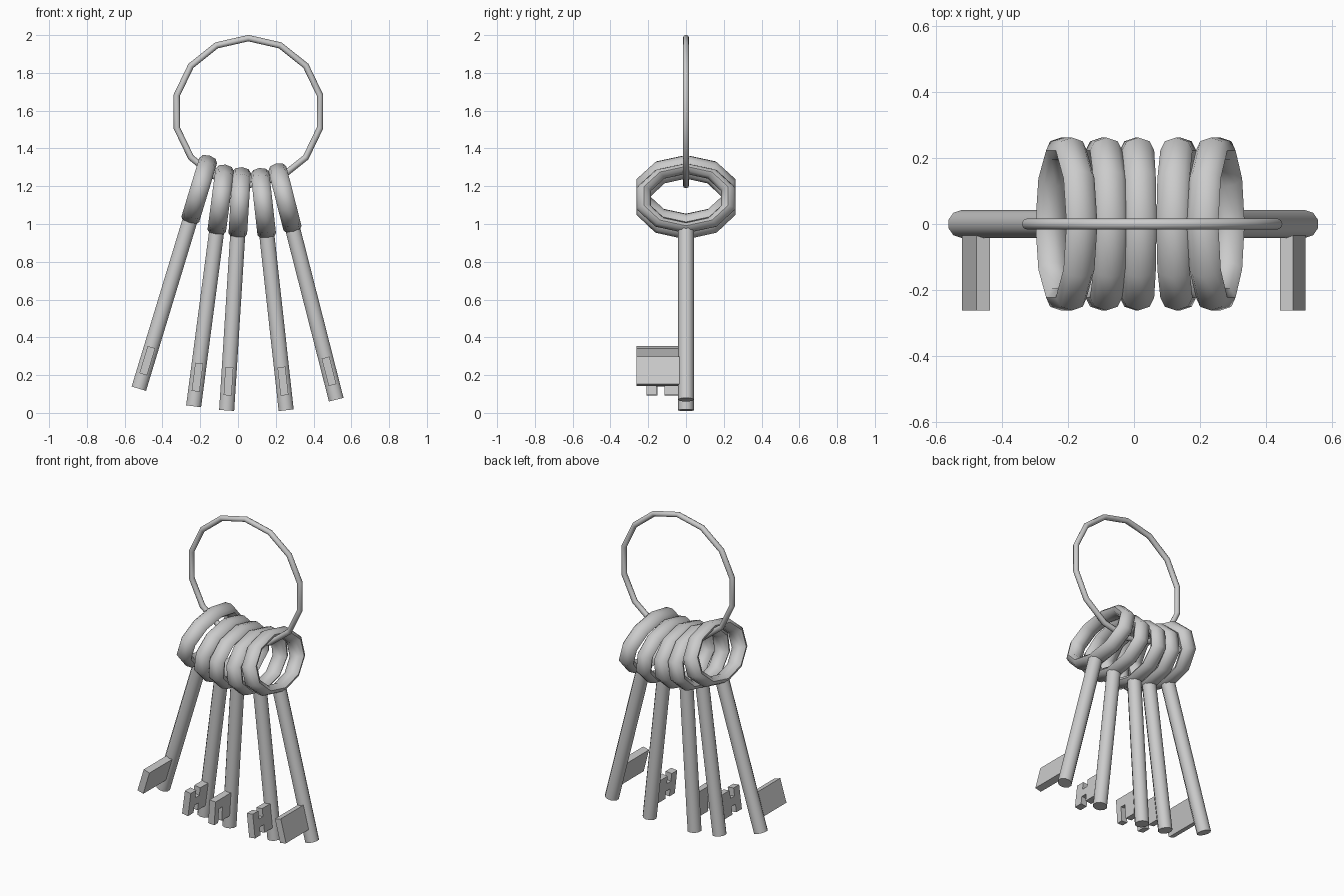
import bpy, bmesh
from math import radians
from mathutils import Matrix

if "Cube" in bpy.data.objects:
    bpy.data.objects.remove(bpy.data.objects["Cube"])

BOW_Z = 1.10       # distance from shaft tip to bow centre
R = Matrix.Rotation


def smooth(ob, angle):
    bpy.ops.object.select_all(action='DESELECT')
    ob.select_set(True)
    bpy.context.view_layer.objects.active = ob
    bpy.ops.object.shade_smooth_by_angle(angle=radians(angle))


def torus(name, major, minor, segs, sides, mat):
    bpy.ops.mesh.primitive_torus_add(major_radius=major, minor_radius=minor,
                                     major_segments=segs, minor_segments=sides)
    ob = bpy.context.object
    ob.name = name
    ob.data.transform(mat)
    smooth(ob, 50)
    return ob


def mesh_object(name, bm, mat):
    bmesh.ops.recalc_face_normals(bm, faces=bm.faces)
    me = bpy.data.meshes.new(name)
    bm.to_mesh(me)
    bm.free()
    me.transform(mat)
    ob = bpy.data.objects.new(name, me)
    bpy.context.collection.objects.link(ob)
    return ob


def shaft(name, mat):
    bm = bmesh.new()
    length = 0.93
    bmesh.ops.create_cone(bm, cap_ends=True, segments=10, radius1=0.042,
                          radius2=0.042, depth=length,
                          matrix=Matrix.Translation((0, 0, length / 2)))
    smooth(mesh_object(name, bm, mat), 40)


def bit(name, outline, mat):
    # extrude a (y, z) outline through the bit thickness
    bm = bmesh.new()
    t = 0.021
    face = bm.faces.new([bm.verts.new((-t, y, z)) for y, z in outline])
    ext = bmesh.ops.extrude_face_region(bm, geom=[face])
    bmesh.ops.translate(bm, vec=(2 * t, 0, 0),
                        verts=[v for v in ext['geom'] if isinstance(v, bmesh.types.BMVert)])
    mesh_object(name, bm, mat)


# bit outlines: plain plate, notched below, notched above and below
LO, HI = 0.08, 0.23
plain = [(-0.02, LO), (-0.02, HI), (-0.262, HI), (-0.262, LO)]
notched = [(-0.02, LO), (-0.02, HI), (-0.19, HI), (-0.19, LO),
           (-0.15, LO), (-0.15, 0.17), (-0.115, 0.17), (-0.115, LO)]
double = [(-0.02, LO), (-0.02, HI), (-0.115, HI), (-0.115, 0.18),
          (-0.155, 0.18), (-0.155, HI), (-0.21, HI), (-0.21, LO),
          (-0.155, LO), (-0.155, 0.13), (-0.115, 0.13), (-0.115, LO)]

# tip x, tip z, tilt in degrees, bit outline
keys = [(-0.525, 0.128, 16.9, plain),
        (-0.235, 0.035, 7.5, double),
        (-0.060, 0.013, 3.6, notched),
        (0.255, 0.014, -6.3, double),
        (0.520, 0.070, -14.3, plain)]

# large carrying ring
torus("carrying_ring", 0.389, 0.017, 14, 8,
      Matrix.Translation((0.055, 0, 1.595)) @ R(radians(90), 4, 'Z') @ R(radians(-90), 4, 'Y'))

# five keys hanging from it
for i, (x, z, tilt, outline) in enumerate(keys, 1):
    place = Matrix.Translation((x, 0, z)) @ R(radians(tilt), 4, 'Y')
    torus(f"key_bow_{i}", 0.235, 0.041, 10, 8,
          place @ Matrix.Translation((0, 0, BOW_Z))
          @ Matrix.Diagonal((1.2, 1, 0.69, 1)) @ R(radians(-90), 4, 'Y'))
    shaft(f"key_shaft_{i}", place)
    bit(f"key_bit_{i}", outline, place)
